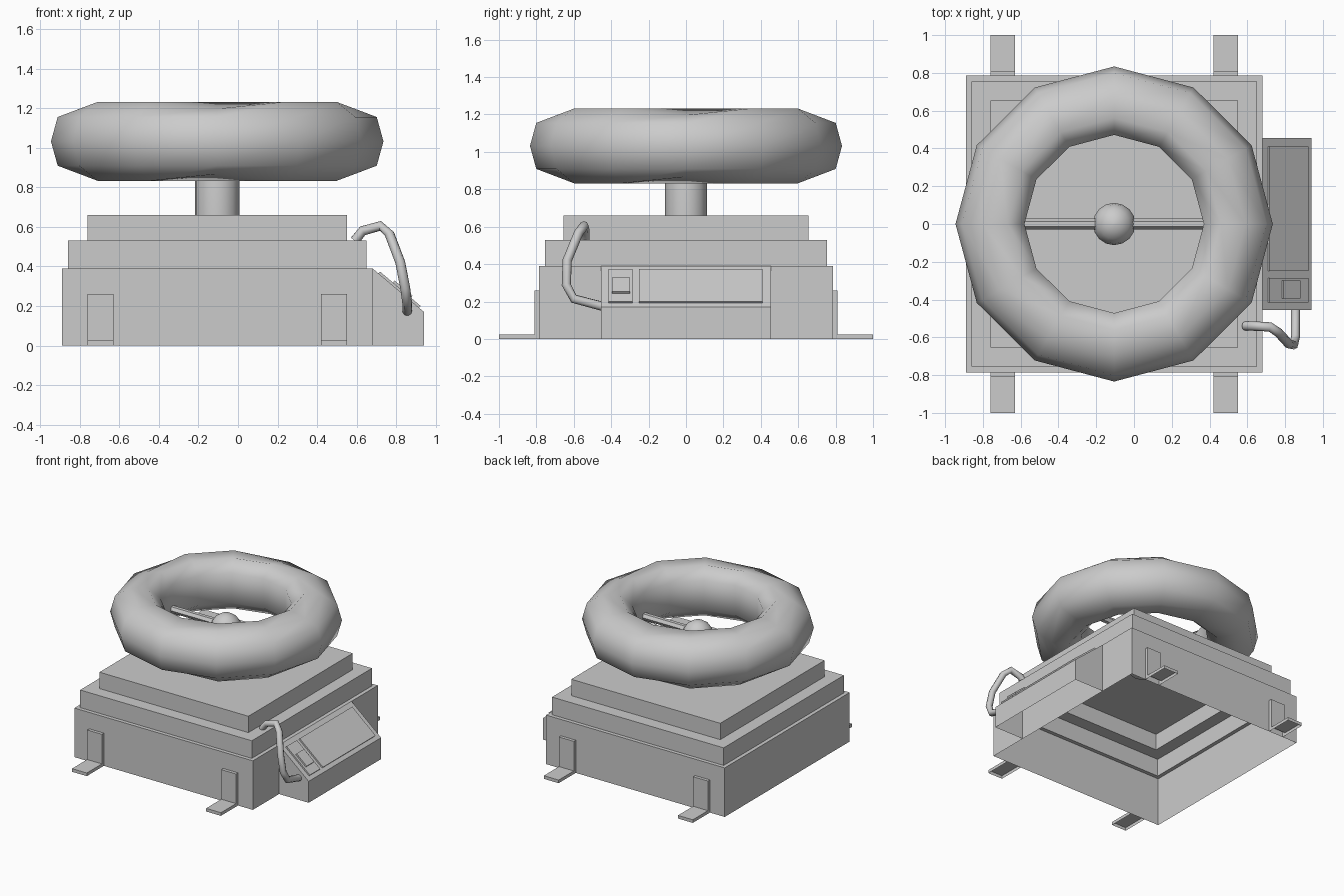
import bpy, bmesh, math
from mathutils import Vector, Matrix

if "Cube" in bpy.data.objects:
    bpy.data.objects.remove(bpy.data.objects["Cube"])

CX = -0.105  # axis of the base, post and ring


def finish(name, bm, smooth=None):
    bmesh.ops.recalc_face_normals(bm, faces=bm.faces)
    me = bpy.data.meshes.new(name)
    bm.to_mesh(me)
    bm.free()
    ob = bpy.data.objects.new(name, me)
    bpy.context.collection.objects.link(ob)
    if smooth is not None:
        bpy.ops.object.select_all(action='DESELECT')
        ob.select_set(True)
        bpy.context.view_layer.objects.active = ob
        bpy.ops.object.shade_smooth_by_angle(angle=math.radians(smooth))
    return ob


def loft(name, loops, cap_start=False, cap_end=False, closed=False, smooth=None):
    """Skin a list of equal-length closed loops."""
    bm = bmesh.new()
    rings = [[bm.verts.new(p) for p in loop] for loop in loops]
    n = len(rings[0])
    pairs = list(zip(rings, rings[1:]))
    if closed:
        pairs.append((rings[-1], rings[0]))
    for a, b in pairs:
        for i in range(n):
            j = (i + 1) % n
            bm.faces.new((a[i], a[j], b[j], b[i]))
    if cap_start:
        bm.faces.new(rings[0])
    if cap_end:
        bm.faces.new(rings[-1])
    return finish(name, bm, smooth)


def open_bottom(ob):
    """Remove faces lying on the ground: the parts are hollow shells."""
    bm = bmesh.new()
    bm.from_mesh(ob.data)
    low = [f for f in bm.faces if all(v.co.z < 1e-4 for v in f.verts)]
    bmesh.ops.delete(bm, geom=low, context='FACES')
    bm.to_mesh(ob.data)
    bm.free()


def rect(hx, hy, z):
    return [(CX - hx, -hy, z), (CX + hx, -hy, z), (CX + hx, hy, z), (CX - hx, hy, z)]


# Stepped hollow base
loft("stepped_base", [rect(.785, .785, 0), rect(.785, .785, .39),
                      rect(.755, .755, .39), rect(.755, .755, .53),
                      rect(.655, .655, .53), rect(.655, .655, .66)], cap_end=True)

# Four L-shaped floor brackets
for side, s in (("front", -1), ("back", 1)):
    for end, x0 in (("left", -.76), ("right", .42)):
        prof = [(.785, 0), (1, 0), (1, .025), (.81, .025), (.81, .26), (.785, .26)]
        open_bottom(loft(f"{side}_{end}_bracket",
                         [[(x, s * y, z) for y, z in prof] for x in (x0, x0 + .13)], True, True))

# Sloped control box on the right side
prof = [(.68, 0), (.94, 0), (.94, .17), (.68, .39)]
open_bottom(loft("control_box", [[(x, y, z) for x, z in prof] for y in (-.455, .455)], True, True))

# Plates lying on the slope
SLOPE = math.atan2(.22, .26)


def plate(name, x0, x1, y0, y1, lift):
    xm = (x0 + x1) / 2
    zm = .39 - (xm - .68) * .22 / .26
    m = (Matrix.Translation((xm, (y0 + y1) / 2, zm)) @ Matrix.Rotation(SLOPE, 4, 'Y')
         @ Matrix.Diagonal(((x1 - x0) / math.cos(SLOPE), y1 - y0, 2 * lift, 1)))
    bm = bmesh.new()
    bmesh.ops.create_cube(bm, size=1, matrix=m)
    finish(name, bm)


plate("display_panel", .71, .915, -.25, .41, .012)
plate("switch_plate", .71, .915, -.415, -.285, .012)
plate("switch_button", .775, .865, -.395, -.30, .025)

# Bent cable from the base to the control box
path = [Vector(p) for p in ((.59, -.54, .53), (.63, -.54, .58), (.72, -.545, .605),
                            (.765, -.575, .565), (.82, -.635, .42), (.845, -.64, .29),
                            (.855, -.60, .215), (.855, -.45, .175))]
loops = []
for i, p in enumerate(path):
    d = (path[min(i + 1, len(path) - 1)] - path[max(i - 1, 0)]).normalized()
    if i == 0:
        side = d.orthogonal().normalized()
    side = (side - d * side.dot(d)).normalized()
    up = d.cross(side)
    loops.append([p + .025 * (side * math.cos(a) + up * math.sin(a))
                  for a in (k * math.tau / 8 for k in range(8))])
loft("cable", loops, True, True, smooth=50)

# Ring: 12 sides around, nine-sided section, shoulders dipped on the axes
loops = []
for k in range(12):
    a = k * math.tau / 12
    dip = .165 if k % 3 == 0 else .2
    sec = [(.84, 0), (.806, .123), (.695, dip), (.565, .2), (.475, .118),
           (.475, -.118), (.565, -.2), (.695, -dip), (.806, -.123)]
    loops.append([(CX + r * math.cos(a), .993 * r * math.sin(a), 1.032 + z) for r, z in sec])
loft("ring_cushion", loops, closed=True, smooth=60)

# Post with a rounded top
prof = [(.112, .65), (.112, .94)] + [
    (.112 * math.cos(math.radians(t)), .94 + .112 * math.sin(math.radians(t)))
    for t in (22, 45, 67, 85)]
loft("post", [[(CX + r * math.cos(k * math.tau / 16), r * math.sin(k * math.tau / 16), z)
               for k in range(16)] for r, z in prof], True, True, smooth=40)

# Crossbar holding the ring
loft("crossbar", [[(x, .028 * math.cos(k * math.tau / 6), .96 + .028 * math.sin(k * math.tau / 6))
                   for k in range(6)] for x in (CX - .52, CX + .52)], True, True)
